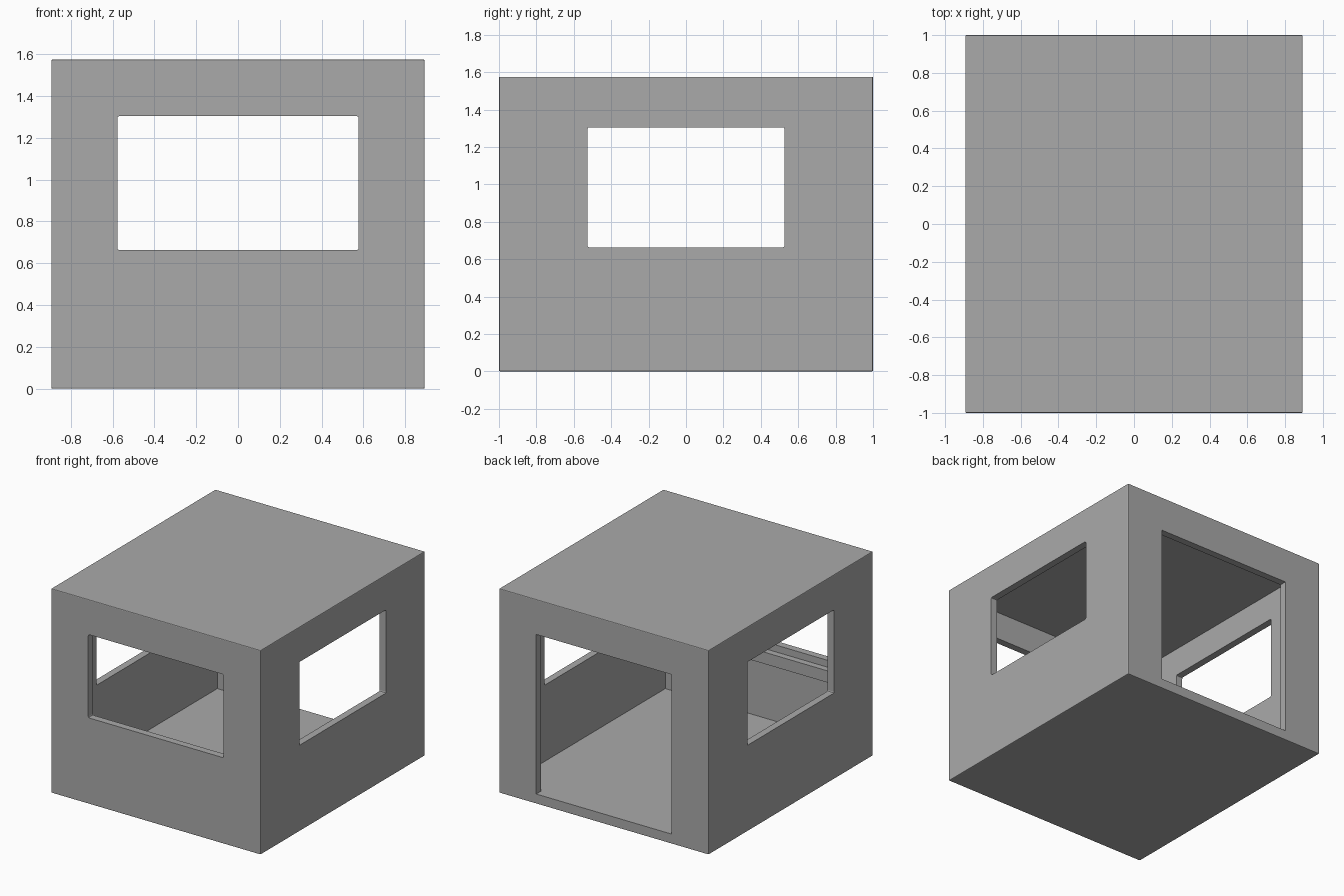
import bpy, bmesh
from mathutils import Vector

if "Cube" in bpy.data.objects:
    bpy.data.objects.remove(bpy.data.objects["Cube"])

grey = bpy.data.materials.new("dark_grey")
grey.diffuse_color = (0.4, 0.4, 0.4, 1)
grey.use_nodes = True
grey.node_tree.nodes["Principled BSDF"].inputs["Base Color"].default_value = grey.diffuse_color


def box(name, x, y, z, bevel=0.0, axis=None, segments=2):
    """Box from (min, max) ranges; bevels all edges or only those along one axis."""
    bm = bmesh.new()
    bmesh.ops.create_cube(bm, size=1)
    for v in bm.verts:
        v.co = Vector([r[0] + (c + 0.5) * (r[1] - r[0])
                       for c, r in zip(v.co, (x, y, z))])
    if bevel:
        edges = [e for e in bm.edges if axis is None or
                 abs((e.verts[0].co - e.verts[1].co).normalized()[axis]) > 0.9]
        bmesh.ops.bevel(bm, geom=edges, offset=bevel, segments=segments,
                        affect='EDGES', profile=0.5)
    mesh = bpy.data.meshes.new(name)
    bm.to_mesh(mesh)
    bm.free()
    mesh.materials.append(grey)
    ob = bpy.data.objects.new(name, mesh)
    bpy.context.collection.objects.link(ob)
    return ob


def cut(target, cutter):
    """Subtract the cutter, apply, and remove it."""
    mod = target.modifiers.new("cut", 'BOOLEAN')
    mod.operation, mod.solver, mod.object = 'DIFFERENCE', 'EXACT', cutter
    bpy.context.view_layer.objects.active = target
    bpy.ops.object.modifier_apply(modifier=mod.name)
    bpy.data.objects.remove(cutter)


HX, HY, H, T = 0.893, 1.0, 1.575, 0.055    # half sizes, height, wall thickness
FLOOR, SILL, HEAD = 0.075, 0.663, 1.305    # floor top, window bottom and top

# Hollow cabin shell with floor and roof, flat faces with a fine edge bevel
shell = box("cabin_shell", (-HX, HX), (-HY, HY), (0, H), 0.006)
cut(shell, box("room_cutter", (-HX + T, HX - T), (-HY + T, HY - T),
               (FLOOR, H - T)))

# Front window, side windows, back doorway (flush with the floor)
cut(shell, box("front_window_cutter", (-0.577, 0.577), (-1.2, -0.8),
               (SILL, HEAD), 0.01, 1))
cut(shell, box("side_window_cutter", (-1.2, 1.2), (-0.527, 0.527),
               (SILL, HEAD), 0.01, 0))
cut(shell, box("doorway_cutter", (-0.577, 0.577), (0.8, 1.2), (FLOOR, HEAD)))

# Ledge along the inside of the front wall, under the window
box("inner_front_ledge", (-HX + T, HX - T), (-HY + T - 0.01, -HY + T + 0.05),
    (0.52, 0.61))
